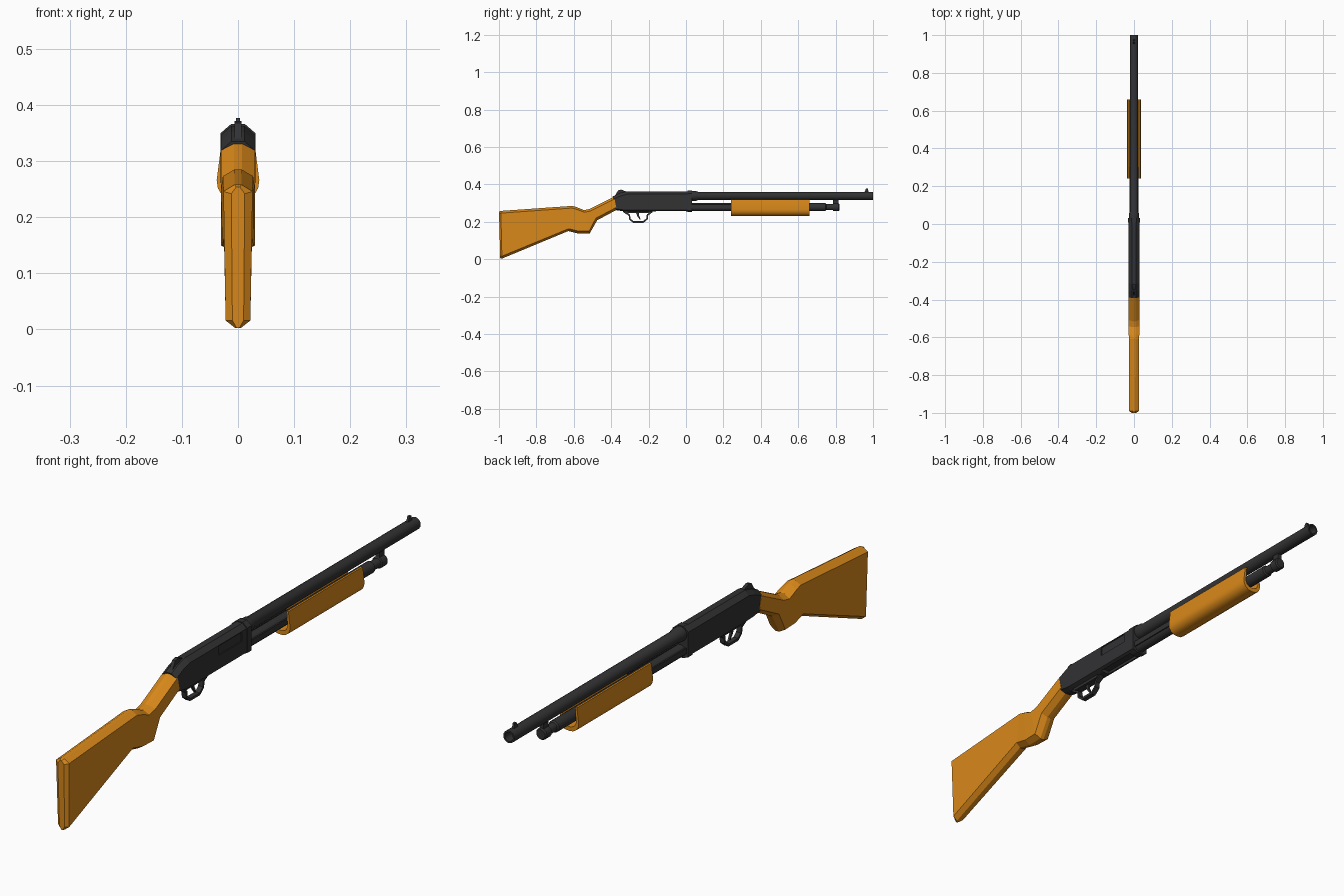
import bpy, bmesh, math
from mathutils import Vector

if "Cube" in bpy.data.objects:
    bpy.data.objects.remove(bpy.data.objects["Cube"])


def material(name, rgb):
    m = bpy.data.materials.new(name)
    m.diffuse_color = (*rgb, 1)
    m.use_nodes = True
    m.node_tree.nodes["Principled BSDF"].inputs["Base Color"].default_value = m.diffuse_color
    return m


WOOD = material("orange_wood", (0.7, 0.25, 0.01))
STEEL = material("dark_steel", (0.032, 0.032, 0.034))


def finish(name, bm, mat, smooth=False):
    bmesh.ops.recalc_face_normals(bm, faces=bm.faces)
    me = bpy.data.meshes.new(name)
    bm.to_mesh(me)
    bm.free()
    ob = bpy.data.objects.new(name, me)
    bpy.context.collection.objects.link(ob)
    me.materials.append(mat)
    if smooth:
        bpy.ops.object.select_all(action='DESELECT')
        ob.select_set(True)
        bpy.context.view_layer.objects.active = ob
        bpy.ops.object.shade_smooth_by_angle(angle=math.radians(35))
    return ob


def loft(name, rings, mat, smooth=False, closed=False):
    bm = bmesh.new()
    vs = [[bm.verts.new(p) for p in r] for r in rings]
    n = len(vs[0])
    pairs = list(zip(vs, vs[1:])) + ([(vs[-1], vs[0])] if closed else [])
    for a, b in pairs:
        for i in range(n):
            j = (i + 1) % n
            bm.faces.new((a[i], a[j], b[j], b[i]))
    if not closed:
        bm.faces.new(vs[0])
        bm.faces.new(vs[-1])
    return finish(name, bm, mat, smooth)


def plate(name, pts, x0, x1, mat=STEEL):
    # side profile (y, z) extruded across x
    return loft(name, [[(x, y, z) for y, z in pts] for x in (x0, x1)], mat)


def box(name, x, y, z, mat=STEEL):
    return plate(name, [(y[0], z[0]), (y[1], z[0]), (y[1], z[1]), (y[0], z[1])], *x, mat)


def lathe(name, profile, z, sides=16):
    # (radius, y) profile turned around a lengthwise axis
    rings = [[(r * math.cos(2 * math.pi * i / sides), y, z + r * math.sin(2 * math.pi * i / sides))
              for i in range(sides)] for r, y in profile]
    return loft(name, rings, STEEL, True)


def ring(top, bot, wt, wb, ct, cb, flat):
    # chamfered section between a top and a bottom centreline point (y, z)
    top, bot = Vector(top), Vector(bot)
    h = (top - bot).length
    half = [(wt * flat, 0), (wt, ct / h), (wb, 1 - cb / h), (wb * flat, 1)]
    pts = [(x, top.lerp(bot, t)) for x, t in half]
    pts += [(-x, p) for x, p in reversed(pts)]
    return [(x, p.x, p.y) for x, p in pts]


def cut(target, cutter):
    m = target.modifiers.new("recess", 'BOOLEAN')
    m.operation, m.object, m.solver = 'DIFFERENCE', cutter, 'EXACT'
    bpy.context.view_layer.objects.active = target
    bpy.ops.object.modifier_apply(modifier=m.name)
    bpy.data.objects.remove(cutter)


# stock: butt, comb, grip and wrist
stations = [
    ((-1.0, .254), (-.993, .003), .012, .010),
    ((-.99, .258), (-.984, .003), .026, .022),
    ((-.607, .285), (-.63, .150), .027, .025),
    ((-.585, .278), (-.575, .137), .028, .028),
    ((-.545, .262), (-.515, .137), .030, .030),
    ((-.515, .268), (-.475, .208), .030, .030),
    ((-.385, .334), (-.370, .264), .030, .030),
]
loft("stock", [ring(t, b, wt, wb, .012, .013, .25) for t, b, wt, wb in stations], WOOD)

# receiver with sloped rear, side port and loading port
rec = [((-.392, .335), (-.375, .262)), ((-.355, .352), (-.335, .256)),
       ((-.315, .363), (-.31, .255)), ((.02, .363), (.02, .255))]
receiver = loft("receiver", [ring(t, b, .029, .029, .015, .008, .4) for t, b in rec], STEEL)
cut(receiver, box("port_cutter", (.025, .05), (-.15, -.02), (.312, .345)))
cut(receiver, box("loading_cutter", (-.018, .018), (-.16, .0), (.24, .268)))
loft("receiver_collar", [ring((y, .366), (y, .253), .031, .031, .016, .008, .4)
                         for y in (.008, .032)], STEEL)

# barrel with bore, magazine tube and its clamp
lathe("barrel", [(.026, .03), (.026, .055), (.022, .065), (.022, 1), (.016, 1), (.016, .9)], .338)
lathe("magazine_tube", [(.021, .03), (.021, .745), (.016, .75), (.016, .785),
                        (.021, .787), (.021, .815), (.017, .82)], .278)
box("barrel_clamp", (-.008, .008), (.787, .815), (.285, .322))
for side, s in (("right", 1), ("left", -1)):
    box(side + "_action_bar", sorted((s * .019, s * .024)), (.02, .30), (.272, .292))

# pump fore-end: open-topped trough
outer = [(.031, .32), (.038, .266), (.036, .252), (.029, .240), (.016, .232), (0, .230)]
inner = [(0, .245), (.012, .247), (.022, .253), (.028, .268), (.024, .32)]
right = outer[:-1]
section = right + [(0, .230)] + [(-x, z) for x, z in reversed(right)]
section += [(-x, z) for x, z in reversed(inner)] + inner[1:]
loft("pump_grip", [[(x, y, z) for x, z in section] for y in (.24, .66)], WOOD, True)

# trigger guard: bent strip under a base plate
path = [Vector(p) for p in ((-.335, .256), (-.303, .236), (-.300, .214), (-.282, .199),
                            (-.228, .199), (-.208, .216), (-.206, .236), (-.180, .256))]
rings = []
for i, p in enumerate(path):
    d = (path[min(i + 1, len(path) - 1)] - path[max(i - 1, 0)]).normalized()
    n = Vector((-d.y, d.x)) * .0045
    rings.append([(x, q.x, q.y) for x, q in
                  ((-.009, p + n), (.009, p + n), (.009, p - n), (-.009, p - n))])
loft("trigger_guard", rings, STEEL)
plate("trigger_plate", [(-.335, .262), (-.180, .262), (-.195, .246), (-.315, .246)], -.014, .014)
plate("trigger", [(-.268, .25), (-.25, .25), (-.25, .23), (-.241, .211),
                  (-.247, .211), (-.259, .228)], -.004, .004)

# sights
plate("rear_sight", [(-.385, .332), (-.362, .368), (-.347, .372), (-.318, .361), (-.325, .345)],
      -.006, .006)
plate("front_sight", [(.952, .355), (.957, .365), (.962, .377), (.972, .377), (.978, .355)],
      -.004, .004)
